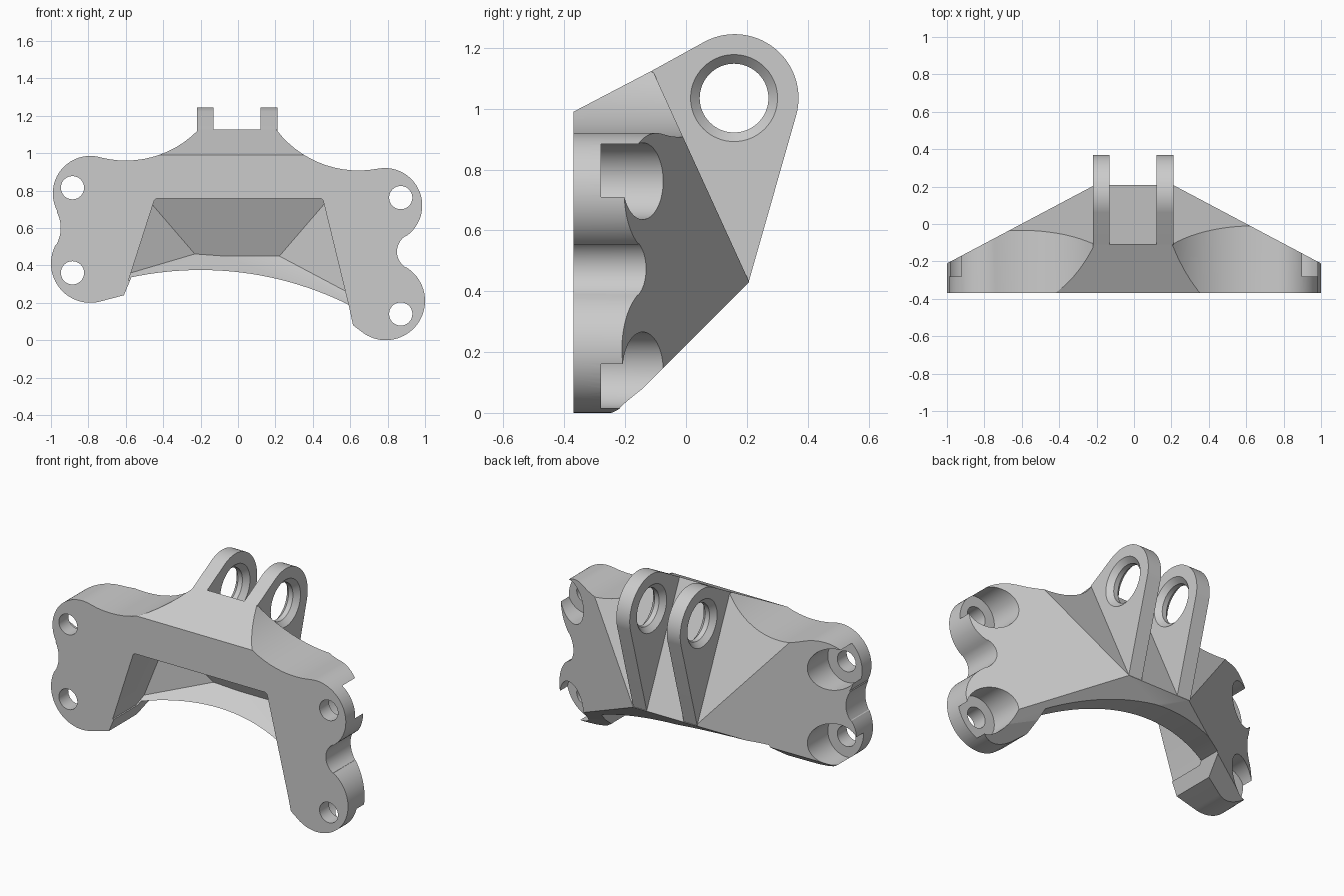
import bpy, bmesh, math
from mathutils import Vector

old = bpy.data.objects.get("Cube")
if old:
    bpy.data.objects.remove(old, do_unlink=True)

FRONT = -0.37
WALL = 0.09
grey = bpy.data.materials.new("cast metal grey")
grey.use_nodes = True
grey.diffuse_color = (0.6, 0.6, 0.6, 1)
grey.node_tree.nodes["Principled BSDF"].inputs["Base Color"].default_value = (0.6, 0.6, 0.6, 1)


def make_object(name, bm):
    bmesh.ops.recalc_face_normals(bm, faces=bm.faces)
    mesh = bpy.data.meshes.new(name)
    bm.to_mesh(mesh)
    bm.free()
    mesh.materials.append(grey)
    obj = bpy.data.objects.new(name, mesh)
    bpy.context.collection.objects.link(obj)
    return obj


def arc(cx, cz, r, start, end, step=5):
    n = max(2, round(abs(end - start) / step))
    angles = [math.radians(start + (end - start) * i / n) for i in range(n + 1)]
    return [(cx + r * math.cos(a), cz + r * math.sin(a)) for a in angles]


def prism(profile, y0, y1):
    """Extrude an (x, z) outline along y."""
    bm = bmesh.new()
    face = bm.faces.new([bm.verts.new((x, y0, z)) for x, z in profile])
    geom = bmesh.ops.extrude_face_region(bm, geom=[face])["geom"]
    bmesh.ops.translate(bm, vec=(0, y1 - y0, 0),
                        verts=[v for v in geom if isinstance(v, bmesh.types.BMVert)])
    return bm


def trim(bm, planes, inset=0.0):
    """Cut a convex solid by planes moved inwards by inset."""
    for point, normal in planes:
        n = Vector(normal).normalized()
        bmesh.ops.bisect_plane(bm, geom=bm.verts[:] + bm.edges[:] + bm.faces[:],
                               plane_co=Vector(point) - n * inset, plane_no=n, clear_outer=True)
        bmesh.ops.holes_fill(bm, edges=[e for e in bm.edges if e.is_boundary], sides=0)


def hull(name, points):
    bm = bmesh.new()
    for p in points:
        bm.verts.new(p)
    bmesh.ops.convex_hull(bm, input=bm.verts)
    bmesh.ops.dissolve_limit(bm, angle_limit=0.002, verts=bm.verts, edges=bm.edges)
    return make_object(name, bm)


def lathe(name, centre, axis, rings, sides=64):
    """Solid of revolution; rings are (offset along axis, radius)."""
    bm = bmesh.new()
    turn = Vector((0, 0, 1)).rotation_difference(Vector(axis))
    loops = []
    for offset, r in rings:
        ring = []
        for i in range(sides):
            a = math.tau * i / sides
            p = Vector((r * math.cos(a), r * math.sin(a), offset))
            ring.append(bm.verts.new(Vector(centre) + turn @ p))
        loops.append(ring)
    for a, b in zip(loops, loops[1:]):
        for i in range(sides):
            j = (i + 1) % sides
            bm.faces.new((a[i], a[j], b[j], b[i]))
    bm.faces.new(loops[0])
    bm.faces.new(loops[-1])
    return make_object(name, bm)


def boolean(obj, tool, operation="DIFFERENCE"):
    mod = obj.modifiers.new("cut", "BOOLEAN")
    mod.operation = operation
    mod.solver = "EXACT"
    mod.object = tool
    bpy.context.view_layer.objects.active = obj
    bpy.ops.object.modifier_apply(modifier=mod.name)
    bpy.data.objects.remove(tool, do_unlink=True)


# Front outline: lobed bolt pads joined by an arch, going clockwise
outline = [(-0.22, 1.2), (0.205, 1.2)]
for part in (
    arc(0.645, 1.46, 0.553, 217.3, 280.7),    # right shoulder
    arc(0.785, 0.72, 0.2, 99, -56),           # upper right pad
    arc(0.95, 0.473, 0.1, 123, 239),          # right waist
    arc(0.79, 0.21, 0.21, 58, -123),          # lower right pad
    [(0.615, 0.08)],
    arc(-0.2, -1.405, 1.78, 63.6, 102, 1.5),  # bottom arch
    [(-0.61, 0.24)],
    arc(-0.79, 0.41, 0.21, -75, -208),        # lower left pad
    arc(-1.13, 0.6, 0.182, -29, 28),          # left waist
    arc(-0.79, 0.785, 0.2, 208, 77),          # upper left pad
    arc(-0.6, 1.5, 0.54, 255.5, 314.7),       # left shoulder
):
    outline += part
body = make_object("bracket_body", prism(outline, FRONT, 0.43))

# Envelope: a block trimmed by the sloping back, flanks, underside and top
right_tip, left_tip = (0.21, 0.208, 0.43), (-0.21, 0.208, 0.43)
shell_planes = [
    (right_tip, (0, 1, 0.4565)),
    (right_tip, (0.53, 1, 0)),
    (left_tip, (-0.53, 1, 0)),
    (right_tip, (0, 1, -1)),
    (left_tip, (-0.129, 1, -1.357)),
]
top_plane = ((0, FRONT, 0.99), (0, -0.523, 1))
bm = bmesh.new()
bmesh.ops.create_cube(bm, size=4)
trim(bm, shell_planes + [top_plane])
boolean(body, make_object("envelope", bm), "INTERSECT")

# Pocket: straight opening from the front, ending at an even wall thickness
opening = arc(-0.43, 0.737, 0.02, 163, 90, 20) + arc(0.437, 0.737, 0.02, 90, 13, 20)
opening += [(0.592, 0.185), (-0.585, 0.32)]
bm = prism(opening, FRONT - 0.05, 0.4)
trim(bm, shell_planes, WALL)
boolean(body, make_object("pocket", bm))

# Bolt holes with wide counterbores from behind
for x, z in ((-0.885, 0.815), (-0.885, 0.36), (0.87, 0.762), (0.87, 0.14)):
    boolean(body, lathe("bolt_hole", (x, 0, z), (0, 1, 0),
                        [(-0.5, 0.062), (-0.28, 0.062), (-0.28, 0.126), (0.5, 0.126)]))

# Two lugs with chamfered pin holes
lugs = []
profile = arc(0.16, 1.035, 0.21, -15, 118, 3)
profile += [(-0.11, 1.126), (-0.12, 1.08), (0.17, 0.45), (0.206, 0.43)]
for name, x in (("right_lug", -0.175), ("left_lug", 0.165)):
    lug = hull(name, [(x + s, y, z) for y, z in profile for s in (-0.045, 0.045)])
    boolean(lug, lathe("pin_hole", (x, 0.158, 1.035), (1, 0, 0),
                       [(-0.055, 0.153), (-0.015, 0.113), (0.015, 0.113), (0.055, 0.153)]))
    lugs.append(lug)

# Smooth curved walls, keep machined edges crisp
for obj in [body] + lugs:
    bpy.ops.object.select_all(action="DESELECT")
    obj.select_set(True)
    bpy.context.view_layer.objects.active = obj
    bpy.ops.object.shade_smooth_by_angle(angle=math.radians(20))
